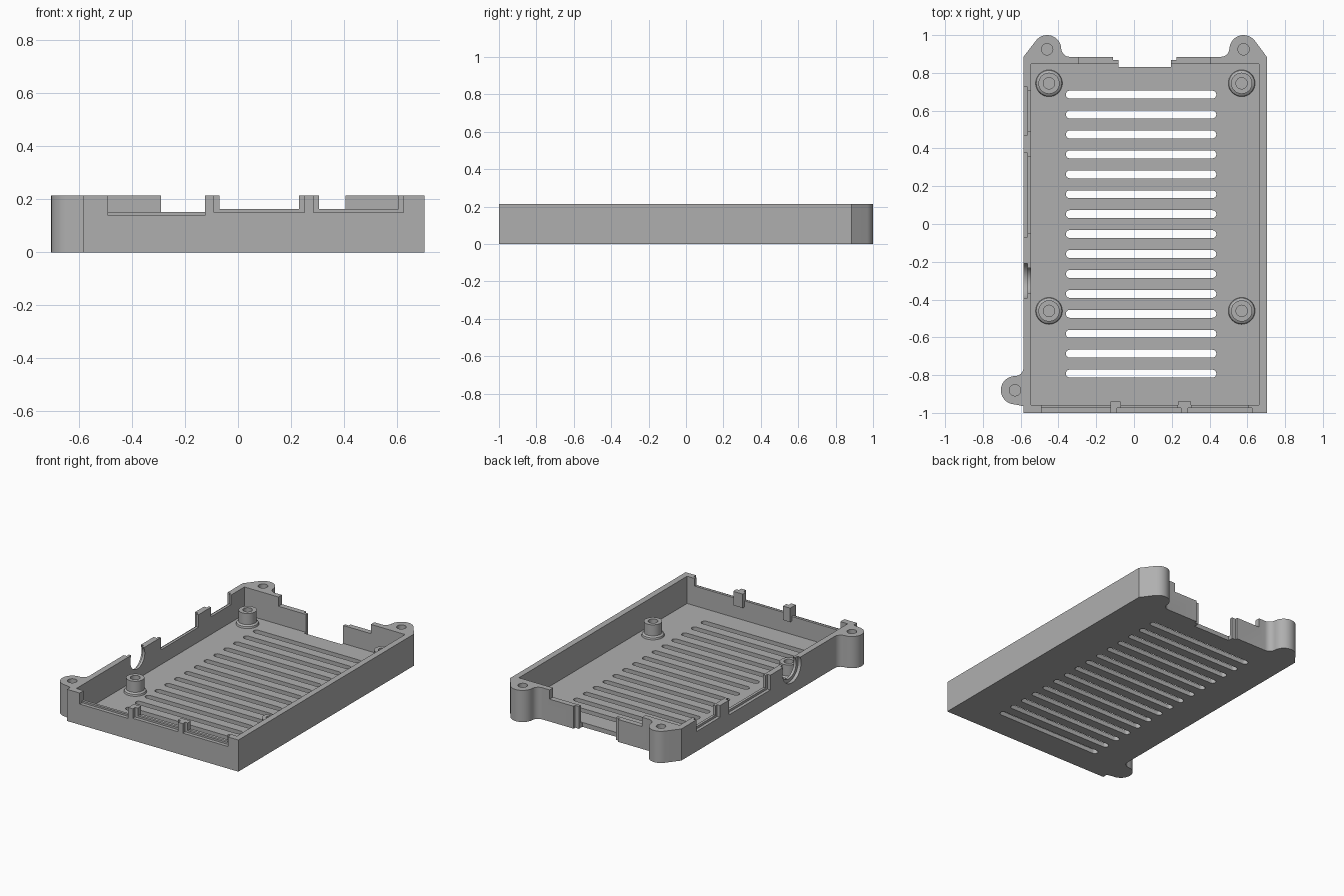
import bpy, bmesh, math
from mathutils import Matrix

if "Cube" in bpy.data.objects:
    bpy.data.objects.remove(bpy.data.objects["Cube"])

TOP, FLOOR = 0.215, 0.03

mat = bpy.data.materials.new("plain_grey")
mat.diffuse_color = (0.43, 0.43, 0.43, 1)
mat.use_nodes = True
mat.node_tree.nodes["Principled BSDF"].inputs["Base Color"].default_value = mat.diffuse_color


def arc(cx, cy, r, a0, a1, n=16):
    return [(cx + r * math.cos(math.radians(a0 + (a1 - a0) * i / n)),
             cy + r * math.sin(math.radians(a0 + (a1 - a0) * i / n))) for i in range(n + 1)]


def prism(bm, pts, z0, z1):
    """Extrude a counter-clockwise outline from z0 to z1."""
    low = [bm.verts.new((x, y, z0)) for x, y in pts]
    high = [bm.verts.new((x, y, z1)) for x, y in pts]
    bm.faces.new(low[::-1])
    bm.faces.new(high)
    n = len(pts)
    for i in range(n):
        j = (i + 1) % n
        bm.faces.new((low[i], low[j], high[j], high[i]))


def box(bm, x0, x1, y0, y1, z0, z1):
    prism(bm, [(x0, y0), (x1, y0), (x1, y1), (x0, y1)], z0, z1)


def disc(bm, x, y, r, z0, z1):
    prism(bm, arc(x, y, r, 0, 348.75, 31), z0, z1)


def rod_x(bm, x0, x1, y, z, r):
    m = Matrix.Translation(((x0 + x1) / 2, y, z)) @ Matrix.Rotation(math.pi / 2, 4, 'Y')
    bmesh.ops.create_cone(bm, cap_ends=True, segments=48, radius1=r, radius2=r,
                          depth=x1 - x0, matrix=m)


def make(name, build):
    bm = bmesh.new()
    build(bm)
    bmesh.ops.recalc_face_normals(bm, faces=bm.faces)
    me = bpy.data.meshes.new(name)
    bm.to_mesh(me)
    bm.free()
    me.materials.append(mat)
    ob = bpy.data.objects.new(name, me)
    bpy.context.collection.objects.link(ob)
    return ob


def cut(target, build):
    tool = make("cutter", build)
    tool.hide_render = True
    mod = target.modifiers.new("cut", 'BOOLEAN')
    mod.operation, mod.solver, mod.object = 'DIFFERENCE', 'EXACT', tool
    bpy.context.view_layer.objects.active = target
    bpy.ops.object.modifier_apply(modifier=mod.name)
    bpy.data.objects.remove(tool)


# Tray outline with three screw ears
EARS = [(-0.46, 0.925), (0.58, 0.925), (-0.63, -0.88)]
R = 0.075
outline = [(-0.585, -1), (0.703, -1), (0.703, 0.885)]
outline += arc(*EARS[1], R, 35, 180)
outline += arc(0.46, 0.93, 0.045, 360, 270, 8)
outline += arc(-0.34, 0.93, 0.045, 270, 180, 8)
outline += arc(*EARS[0], R, 0, 145)
outline += [(-0.585, 0.885)]
outline += arc(-0.63, -0.76, 0.045, 360, 270, 8)
outline += arc(*EARS[2], R, 90, 270)
outline += [(-0.585, -0.965)]
tray = make("tray", lambda bm: prism(bm, outline, 0, TOP))

# Inner cavity
cut(tray, lambda bm: box(bm, -0.545, 0.662, -0.957, 0.848, FLOOR, 0.4))


# Vent slots through the floor
def slots(bm):
    for i in range(15):
        y = 0.685 - 0.1055 * i
        prism(bm, arc(0.415, y, 0.021, -90, 90, 10) + arc(-0.34, y, 0.021, 90, 270, 10), -0.1, 0.1)


cut(tray, slots)


# Blind holes in the ears
def ear_holes(bm):
    for x, y in EARS:
        disc(bm, x, y, 0.03, 0.05, 0.4)


cut(tray, ear_holes)


# Port openings: wide recess outside, narrower opening inside
def ports_outer(bm):
    for x0, x1, z in ((-0.49, -0.125, 0.14), (-0.09, 0.25, 0.15), (0.285, 0.625, 0.15)):
        box(bm, x0, x1, -1.1, -0.975, z, 0.4)
    for y0, y1, z in ((-0.07, 0.375, 0.115), (0.47, 0.725, 0.135)):
        box(bm, -0.8, -0.563, y0, y1, z, 0.4)
    rod_x(bm, -0.7, -0.563, -0.3, 0.175, 0.1)


def ports_inner(bm):
    for x0, x1, z in ((-0.49, -0.125, 0.152), (-0.07, 0.23, 0.163), (0.305, 0.605, 0.163)):
        box(bm, x0, x1, -1.1, -0.94, z, 0.4)
    for y0, y1, z in ((-0.05, 0.355, 0.13), (0.49, 0.705, 0.15)):
        box(bm, -0.8, -0.52, y0, y1, z, 0.4)
    rod_x(bm, -0.7, -0.52, -0.3, 0.175, 0.078)


cut(tray, ports_outer)
cut(tray, ports_inner)

# Back wall: lowered middle, then card slot cut through wall and floor
cut(tray, lambda bm: box(bm, -0.29, 0.405, 0.84, 1.1, 0.152, 0.4))
cut(tray, lambda bm: box(bm, -0.11, 0.225, 0.868, 1.1, -0.1, 0.4))
cut(tray, lambda bm: box(bm, -0.082, 0.197, 0.832, 1.1, -0.1, 0.4))


# Small tabs between the front ports
def tabs(bm):
    for x0, x1 in ((-0.125, -0.072), (0.232, 0.303)):
        box(bm, x0, x1, -0.96, -0.94, 0.12, TOP)


make("front_tabs", tabs)


# Board standoffs with a foot ring and a blind screw hole
def posts(bm):
    for x in (-0.45, 0.57):
        for y in (-0.46, 0.745):
            prof = [(0.071, FLOOR), (0.068, 0.042), (0.056, 0.05), (0.056, 0.125),
                    (0.03, 0.125), (0.03, FLOOR + 0.002), (0, FLOOR + 0.002)]
            vs = [bm.verts.new((x + r, y, z)) for r, z in prof]
            es = [bm.edges.new(p) for p in zip(vs, vs[1:])]
            bmesh.ops.spin(bm, geom=vs + es, cent=(x, y, 0), axis=(0, 0, 1),
                           angle=2 * math.pi, steps=32)
    bmesh.ops.remove_doubles(bm, verts=bm.verts, dist=1e-4)


standoffs = make("standoffs", posts)

# Smooth curves, sharp edges
for ob in (tray, standoffs):
    bpy.ops.object.select_all(action='DESELECT')
    ob.select_set(True)
    bpy.context.view_layer.objects.active = ob
    bpy.ops.object.shade_smooth_by_angle(angle=math.radians(30))
